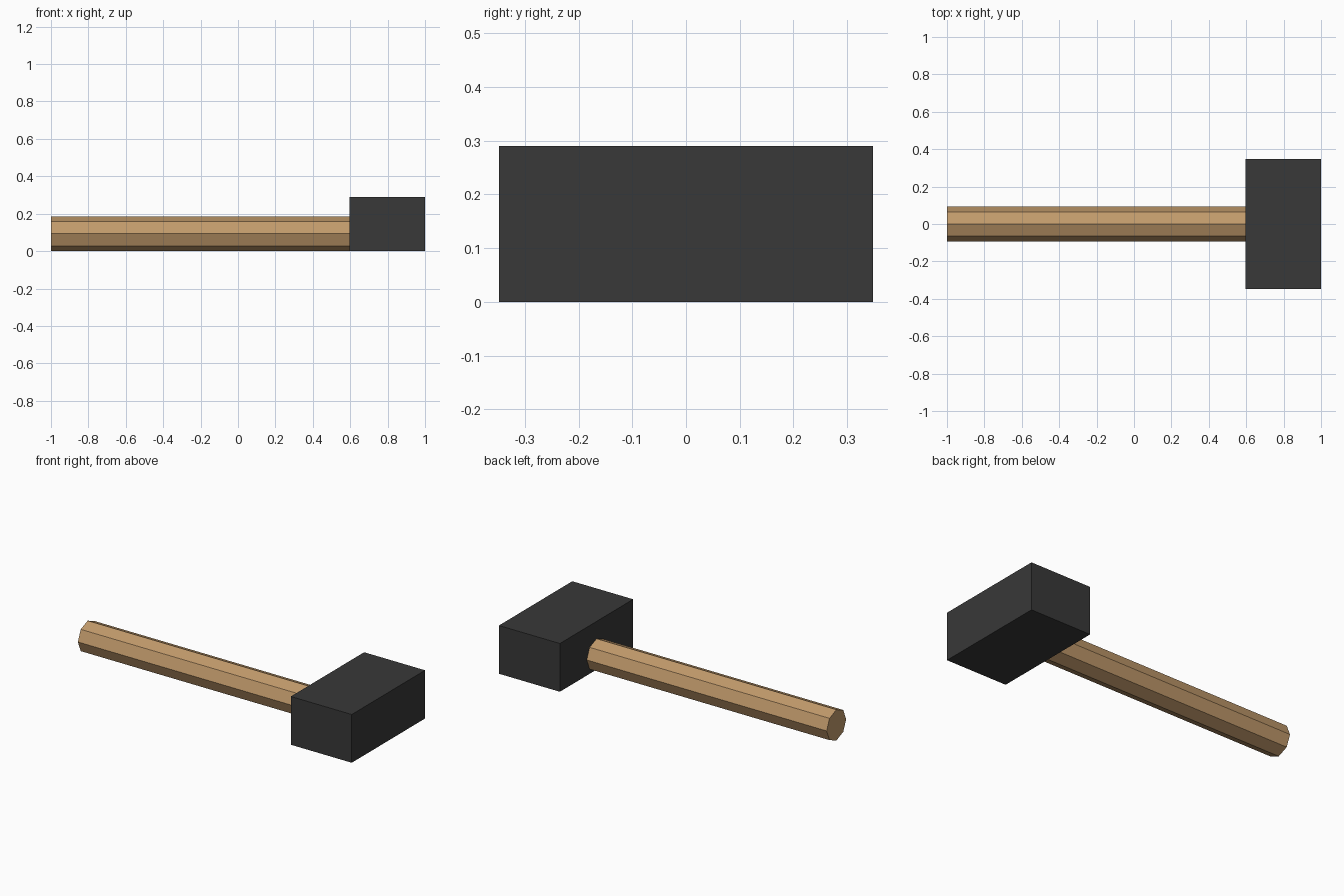
import bpy, math

if "Cube" in bpy.data.objects:
    bpy.data.objects.remove(bpy.data.objects["Cube"])


def srgb(r, g, b):
    lin = lambda c: c / 12.92 if c <= 0.04045 else ((c + 0.055) / 1.055) ** 2.4
    return (*(lin(v / 255) for v in (r, g, b)), 1.0)


def finish(name, rgb, material_name):
    obj = bpy.context.object
    obj.name = name
    mat = bpy.data.materials.new(material_name)
    mat.diffuse_color = srgb(*rgb)
    mat.use_nodes = True
    mat.node_tree.nodes["Principled BSDF"].inputs["Base Color"].default_value = mat.diffuse_color
    obj.data.materials.append(mat)
    bpy.ops.object.transform_apply(location=True, rotation=True, scale=True)


# Block head, standing on the ground
X0, X1, HALF_Y, TOP = 0.595, 1.0, 0.348, 0.29
bpy.ops.mesh.primitive_cube_add(size=1, location=((X0 + X1) / 2, 0, TOP / 2))
bpy.context.object.scale = (X1 - X0, 2 * HALF_Y, TOP)
finish("hammer_head", (56, 56, 56), "dark iron")

# Eight-sided wooden handle with a ridge on top, let into the head
R, START, END = 0.0925, -1.0, 0.65
bpy.ops.mesh.primitive_cylinder_add(
    vertices=8, radius=R, depth=END - START,
    location=((START + END) / 2, 0, R + 0.001), rotation=(0, math.pi / 2, 0))
finish("handle", (193, 154, 107), "tan wood")
